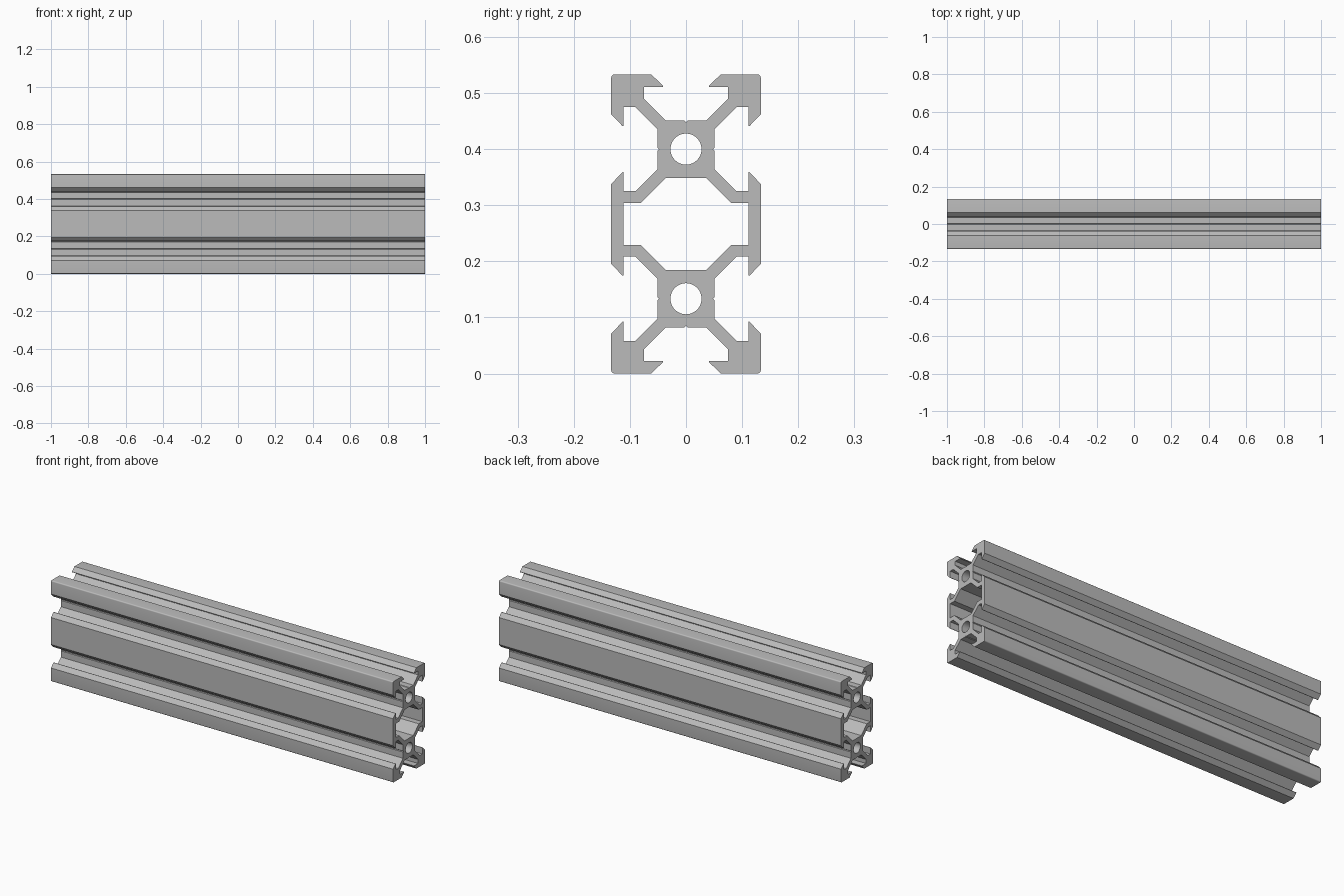
import bpy, bmesh, math

cube = bpy.data.objects.get("Cube")
if cube:
    bpy.data.objects.remove(cube, do_unlink=True)

LENGTH = 2.0
HALF = 0.1333        # half the width of one square cell
MID = 2 * HALF       # height of the symmetry plane
BORE = 0.0277
ROUND = 0.006


def four_way(quadrant):
    """Mirror a top-to-side quadrant into a closed loop, dropping repeats."""
    right = quadrant + [(y, -z) for y, z in reversed(quadrant)]
    loop = []
    for p in right + [(-y, z) for y, z in reversed(right)]:
        if not loop or math.dist(p, loop[-1]) > 1e-5:
            loop.append(p)
    if math.dist(loop[0], loop[-1]) < 1e-5:
        loop.pop()
    return loop


def circle(z, radius, count=48):
    return [(radius * math.cos(math.tau * i / count),
             z + radius * math.sin(math.tau * i / count)) for i in range(count)]


# Half of one slot: centre groove, hub, diagonal web, undercut, bevelled lip
slot = [(0, 0.048), (0.003, 0.051), (0.036, 0.051), (0.075, 0.090),
        (0.075, 0.111), (0.041, 0.111), (0.041, 0.113), (0.062, HALF)]
side_slot = [(z, y) for y, z in reversed(slot)]

# Rounded outer corner
c = HALF - ROUND
corner = [(c + ROUND * math.sin(a), c + ROUND * math.cos(a))
          for a in (math.radians(18 * i) for i in range(6))]

# Outer quadrant around the upper hub, then moved up by one half cell
quadrant = slot + corner + side_slot + [(y, -z) for y, z in reversed(side_slot)]
outline = four_way([(y, z + HALF) for y, z in quadrant])

# Large hollow between the hubs
cavity = four_way([(0.036, HALF - 0.051), (0.081, 0.0373), (0.111, 0.0373)])

# Fill the section and extrude it along x
bm = bmesh.new()
for loop in (outline, cavity, circle(HALF, BORE), circle(-HALF, BORE)):
    verts = [bm.verts.new((-LENGTH / 2, y, z + MID)) for y, z in loop]
    for a, b in zip(verts, verts[1:] + verts[:1]):
        bm.edges.new((a, b))
bmesh.ops.triangle_fill(bm, use_beauty=True, use_dissolve=False, edges=bm.edges[:])
result = bmesh.ops.extrude_face_region(bm, geom=bm.faces[:], use_keep_orig=True)
moved = [g for g in result["geom"] if isinstance(g, bmesh.types.BMVert)]
bmesh.ops.translate(bm, verts=moved, vec=(LENGTH, 0, 0))
bmesh.ops.recalc_face_normals(bm, faces=bm.faces[:])

mesh = bpy.data.meshes.new("slotted_rail")
bm.to_mesh(mesh)
bm.free()
rail = bpy.data.objects.new("slotted_rail", mesh)
bpy.context.collection.objects.link(rail)

# Plain aluminium grey
grey = bpy.data.materials.new("aluminium_grey")
grey.use_nodes = True
colour = (0.5, 0.5, 0.5, 1)
grey.diffuse_color = colour
grey.node_tree.nodes["Principled BSDF"].inputs["Base Color"].default_value = colour
mesh.materials.append(grey)

# Smooth bores and corners, keep the profile edges sharp
bpy.ops.object.select_all(action="DESELECT")
rail.select_set(True)
bpy.context.view_layer.objects.active = rail
bpy.ops.object.shade_smooth_by_angle(angle=math.radians(30))
